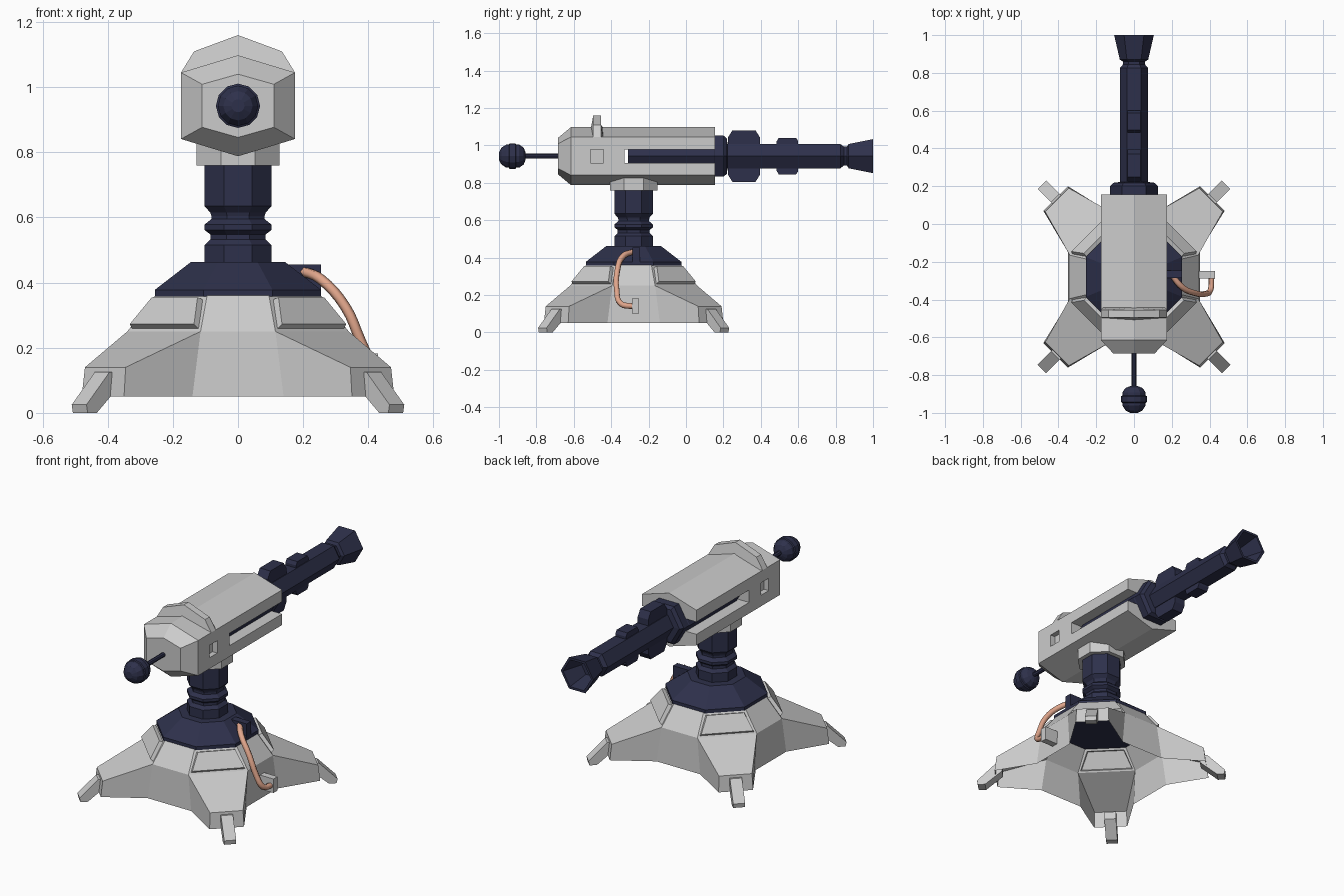
import bpy, bmesh
from math import cos, sin, pi
from mathutils import Matrix, Vector

if "Cube" in bpy.data.objects:
    bpy.data.objects.remove(bpy.data.objects["Cube"])

def material(name, col):
    m = bpy.data.materials.new(name)
    m.diffuse_color = (*col, 1)
    m.use_nodes = True
    m.node_tree.nodes["Principled BSDF"].inputs["Base Color"].default_value = m.diffuse_color
    return m

NAVY = material("navy", (0.027, 0.03, 0.07))
SALMON = material("salmon", (0.75, 0.38, 0.26))
CY, AZ = -0.28, 0.943          # stand axis (y) and gun axis (z)

def finish(name, bm, mat=None):
    bmesh.ops.remove_doubles(bm, verts=bm.verts, dist=1e-5)
    bmesh.ops.recalc_face_normals(bm, faces=bm.faces)
    me = bpy.data.meshes.new(name)
    bm.to_mesh(me)
    bm.free()
    ob = bpy.data.objects.new(name, me)
    bpy.context.collection.objects.link(ob)
    if mat:
        me.materials.append(mat)
    return ob

def loft(name, rings, mat=None, bm=None):
    """Closed solid through rings with equal point counts."""
    own = bm is None
    bm = bm or bmesh.new()
    vs = [[bm.verts.new(p) for p in r] for r in rings]
    n = len(rings[0])
    for a, b in zip(vs, vs[1:]):
        for i in range(n):
            j = (i + 1) % n
            bm.faces.new((a[i], a[j], b[j], b[i]))
    bm.faces.new(vs[0][::-1])
    bm.faces.new(vs[-1])
    return finish(name, bm, mat) if own else None

def octagon(r, z):
    R = r / cos(pi / 8)
    return [(R * cos(pi / 8 + i * pi / 4), CY + R * sin(pi / 8 + i * pi / 4), z) for i in range(8)]

def ring_y(r, y, n=6):
    return [(r * cos(2 * pi * i / n), y, AZ + r * sin(2 * pi * i / n)) for i in range(n)]

def box(name, x, y, z, mat=None):
    return loft(name, [[(x[0], y[0], k), (x[1], y[0], k), (x[1], y[1], k), (x[0], y[1], k)] for k in z], mat)

# Four-legged hollow base shell with raised leg panels
bm = bmesh.new()
panels, top = [], []
def rot(k, p):
    return Matrix.Rotation(k * pi / 2, 3, 'Z') @ Vector(p) + Vector((0, CY, 0))
low = [(.35, .14, .05), (.48, .35, .05), (.35, .48, .05), (.14, .35, .05)]
mid = [(.34, .115, .25), (.47, .345, .14), (.345, .47, .14), (.115, .34, .25)]
tip = [(.255, .095, .36), (.095, .255, .36)]
grid = [[[bm.verts.new(rot(k, p)) for p in row] for row in (low, mid, tip)] for k in range(4)]
for k in range(4):
    L, M, T = grid[k]
    L2, M2, T2 = grid[(k + 1) % 4]
    for i in range(3):
        bm.faces.new((L[i], L[i + 1], M[i + 1], M[i]))
    bm.faces.new((L[3], L2[0], M2[0], M[3]))
    bm.faces.new((M[1], M[2], M[3], M[0]))
    panels.append(bm.faces.new((M[0], M[3], T[1], T[0])))
    bm.faces.new((M[3], M2[0], T2[0], T[1]))
    top += T
bm.faces.new(top)
bmesh.ops.recalc_face_normals(bm, faces=bm.faces)
bmesh.ops.inset_individual(bm, faces=panels, thickness=0.018)
bmesh.ops.inset_individual(bm, faces=panels, thickness=0.006, depth=0.02)
finish("base_shell", bm)

# Feet
bm = bmesh.new()
foot = [(.55, .125), (.59, .125), (.69, .025), (.685, 0), (.645, 0), (.55, .08)]
for k in range(4):
    turn = Matrix.Rotation(pi / 4 + k * pi / 2, 3, 'Z')
    loft("", [[turn @ Vector((r, s, z)) + Vector((0, CY, 0)) for r, z in foot] for s in (-.032, .032)], bm=bm)
finish("feet", bm)

# Collar and ribbed neck, then the mount under the housing
loft("base_collar", [octagon(r, z) for r, z in ((.255, .358), (.255, .378), (.145, .463))], NAVY)
loft("neck", [octagon(r, z) for r, z in (
    (.103, .45), (.103, .515), (.085, .532), (.085, .548), (.103, .562), (.103, .578), (.082, .595),
    (.082, .605), (.103, .575 + .01), (.103, .6), (.085, .615), (.103, .635), (.103, .77))
    if not (r == .103 and z in (.585, .6))], NAVY)
loft("neck_mount", [octagon(.127, z) for z in (.76, .84)])

# Hexagonal gun housing with chamfered front, side slots and windows
def hexa(w, hs, ht, y):
    return [(0, y, AZ + ht), (w, y, AZ + hs), (w, y, AZ - hs), (0, y, AZ - ht), (-w, y, AZ - hs), (-w, y, AZ + hs)]
housing = loft("gun_housing", [hexa(.11, .066, .097, -.685), hexa(.175, .102, .155, -.615), hexa(.175, .102, .155, .155)])
cutters = [box("slot_cutter", (-.3, .3), (-.33, .3), (.905, .977))]
for s, n in ((1, "right"), (-1, "left")):
    cutters.append(box(n + "_window_cutter", sorted((s * .145, s * .3)), (-.51, -.44), (.905, .977)))
for c in cutters:
    c.hide_render = True
    c.hide_viewport = True
    m = housing.modifiers.new(c.name, 'BOOLEAN')
    m.operation, m.object, m.solver = 'DIFFERENCE', c, 'EXACT'

# Sight ridge across the housing
outer = [(-.175, 1.045), (-.135, 1.11), (0, 1.16), (.135, 1.11), (.175, 1.045)]
inner = [(.17, 1.035), (0, 1.09), (-.17, 1.035)]
loft("sight_ridge", [[(x, -.475 + s * .021, z) for x, z in outer] +
                     [(x, -.475 + s * .034, z) for x, z in inner] for s in (-1, 1)])

# Barrel core, collar, tube and flared hollow muzzle
loft("barrel", [ring_y(r, y) for r, y in (
    (.13, -.31), (.13, .15), (.127, .155), (.127, .2), (.11, .218), (.075, .222), (.075, .825), (.058, .845),
    (.058, .86), (.075, .87), (.105, 1), (.09, 1), (.055, .88))], NAVY)

# Barrel fins above and below
bm = bmesh.new()
for y0, y1, h in ((.225, .395, .138), (.485, .6, .098)):
    for s in (-1, 1):
        m = (h - .06) * .3
        loft("", [[(x, y, AZ + s * z) for y, z in
                   ((y0, .05), (y1, .05), (y1, h - m * 1.6), (y1 - m, h), (y0 + m, h), (y0, h - m * 1.6))]
                  for x in (-.034, .034)], bm=bm)
finish("barrel_fins", bm, NAVY)

# Rear rod with banded ball
loft("rear_rod", [ring_y(.013, y, 8) for y in (-.9, -.68)], NAVY)
loft("rear_ball", [ring_y(r, y, 12) for r, y in (
    (.02, -1), (.045, -.987), (.062, -.96), (.062, -.947), (.068, -.943), (.068, -.912), (.062, -.908),
    (.062, -.892), (.045, -.868), (.02, -.858))], NAVY)

# Cable with its two sockets
cd = bpy.data.curves.new("cable", 'CURVE')
cd.dimensions = '3D'
cd.bevel_depth, cd.bevel_resolution, cd.resolution_u, cd.use_fill_caps = .016, 1, 4, True
pts = [(.2, -.27, .435), (.255, -.335, .41), (.33, -.368, .325), (.375, -.37, .225), (.405, -.35, .155), (.41, -.28, .14)]
sp = cd.splines.new('BEZIER')
sp.bezier_points.add(len(pts) - 1)
for b, p in zip(sp.bezier_points, pts):
    b.co = p
    b.handle_left_type = b.handle_right_type = 'AUTO'
cd.materials.append(SALMON)
bpy.context.collection.objects.link(bpy.data.objects.new("cable", cd))
box("upper_socket", (.14, .255), (-.285, -.245), (.37, .455), NAVY)
box("lower_socket", (.33, .43), (-.288, -.25), (.102, .183))
